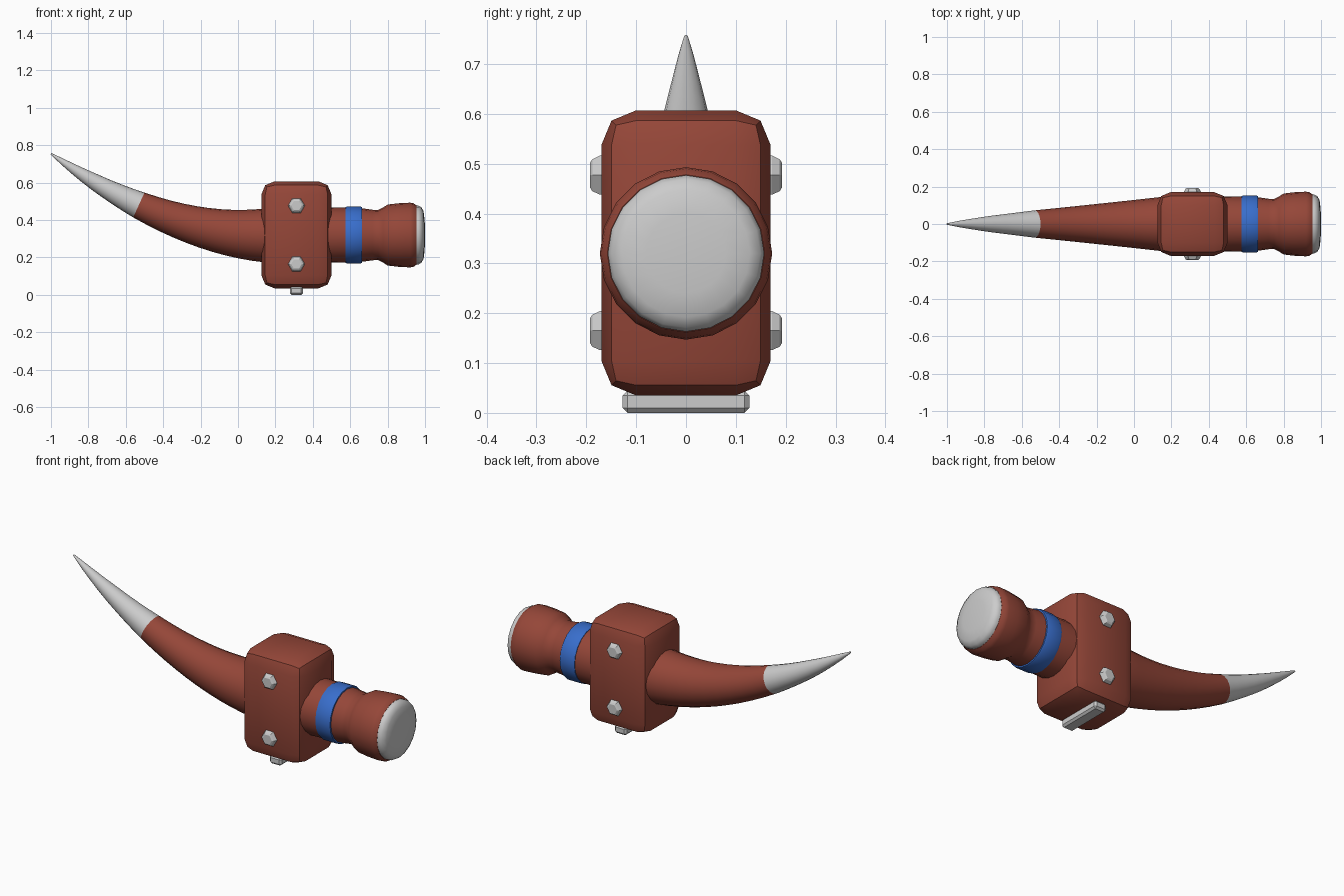
import bpy, bmesh, math
from mathutils import Vector

if "Cube" in bpy.data.objects:
    bpy.data.objects.remove(bpy.data.objects["Cube"])

AXIS_Z = 0.32
SIDES = 20


def material(name, rgb):
    m = bpy.data.materials.new(name)
    m.diffuse_color = (*rgb, 1)
    m.use_nodes = True
    m.node_tree.nodes["Principled BSDF"].inputs["Base Color"].default_value = m.diffuse_color
    return m


red = material("red", (0.30, 0.062, 0.04))
blue = material("blue", (0.04, 0.155, 0.60))


def finish(name, bm, mat=None, smooth=40):
    bmesh.ops.recalc_face_normals(bm, faces=bm.faces)
    me = bpy.data.meshes.new(name)
    bm.to_mesh(me)
    bm.free()
    ob = bpy.data.objects.new(name, me)
    bpy.context.collection.objects.link(ob)
    if mat:
        me.materials.append(mat)
    if smooth:
        bpy.ops.object.select_all(action='DESELECT')
        bpy.context.view_layer.objects.active = ob
        ob.select_set(True)
        bpy.ops.object.shade_smooth_by_angle(angle=math.radians(smooth))
    return ob


def loft(name, rings, mat=None, sides=SIDES, smooth=40):
    """Skin circular rings given as (centre, direction, radius)."""
    bm = bmesh.new()
    loops = []
    for centre, direction, r in rings:
        d = Vector(direction).normalized()
        u = d.cross(Vector((0, 1, 0)) if abs(d.y) < 0.9 else Vector((0, 0, 1))).normalized()
        v = d.cross(u)
        loops.append([bm.verts.new(Vector(centre) + r * (u * math.cos(a) + v * math.sin(a)))
                      for a in (2 * math.pi * i / sides for i in range(sides))])
    for a, b in zip(loops, loops[1:]):
        for i in range(sides):
            j = (i + 1) % sides
            bm.faces.new((a[i], a[j], b[j], b[i]))
    bm.faces.new(loops[0])
    bm.faces.new(loops[-1])
    return finish(name, bm, mat, smooth)


def turned(name, profile, mat=None):
    return loft(name, [((x, 0, AXIS_Z), (1, 0, 0), r) for x, r in profile], mat)


def box(name, lo, hi, bevel, segments, mat=None, smooth=40):
    bm = bmesh.new()
    bmesh.ops.create_cube(bm, size=1)
    lo, hi = Vector(lo), Vector(hi)
    bmesh.ops.scale(bm, vec=hi - lo, verts=bm.verts)
    bmesh.ops.translate(bm, vec=(lo + hi) / 2, verts=bm.verts)
    bmesh.ops.bevel(bm, geom=bm.edges[:], offset=bevel, segments=segments,
                    profile=0.5, affect='EDGES')
    return finish(name, bm, mat, smooth)


# Curved horn: quadratic curve with a tapering radius
P0, P1, P2 = Vector((0.15, 0, 0.318)), Vector((-0.38, 0, 0.318)), Vector((-1, 0, 0.755))
TAPER = [(0, 0.145), (0.61, 0.073), (0.82, 0.042), (0.94, 0.019), (1, 0.004)]


def horn_ring(t):
    c = P0 * (1 - t) ** 2 + P1 * 2 * t * (1 - t) + P2 * t * t
    d = (P1 - P0) * (1 - t) + (P2 - P1) * t
    for (ta, ra), (tb, rb) in zip(TAPER, TAPER[1:]):
        if t <= tb:
            return c, d, ra + (rb - ra) * (t - ta) / (tb - ta)


SPLIT = 0.61
root = [((0.3, 0, 0.318), (-1, 0, 0), 0.148)]
loft("horn_body", root + [horn_ring(SPLIT * i / 10) for i in range(11)], red)
loft("horn_tip", [horn_ring(SPLIT + (1 - SPLIT) * i / 8) for i in range(9)])

# Central block
box("center_block", (0.125, -0.17, 0.035), (0.5, 0.17, 0.607), 0.07, 2, red)

# Turned barrel, blue ring and domed end cap
turned("barrel", [(0.3, 0.15), (0.5, 0.148), (0.6, 0.146), (0.67, 0.142), (0.72, 0.135),
                  (0.75, 0.134), (0.775, 0.147), (0.80, 0.163), (0.86, 0.17),
                  (0.92, 0.173), (0.938, 0.17), (0.955, 0.158)], red)
turned("blue_band", [(0.572, 0.14), (0.574, 0.149), (0.582, 0.152),
                     (0.655, 0.152), (0.663, 0.149), (0.665, 0.138)], blue)
turned("end_cap", [(0.94, 0.157), (0.965, 0.157), (0.98, 0.149),
                   (0.992, 0.128), (0.998, 0.08), (1.0, 0.02)])

# Hex bolts on both sides
for side, label in ((-1, "front"), (1, "back")):
    for z, level in ((0.165, "lower"), (0.477, "upper")):
        loft(f"{label}_{level}_bolt",
             [((0.3125, side * y, z), (0, 1, 0), r)
              for y, r in ((0.15, 0.045), (0.173, 0.045), (0.188, 0.037), (0.193, 0.028))],
             sides=6, smooth=0)

# Foot bar under the block
box("foot_bar", (0.277, -0.127, 0.0), (0.348, 0.127, 0.045), 0.01, 1, smooth=0)
